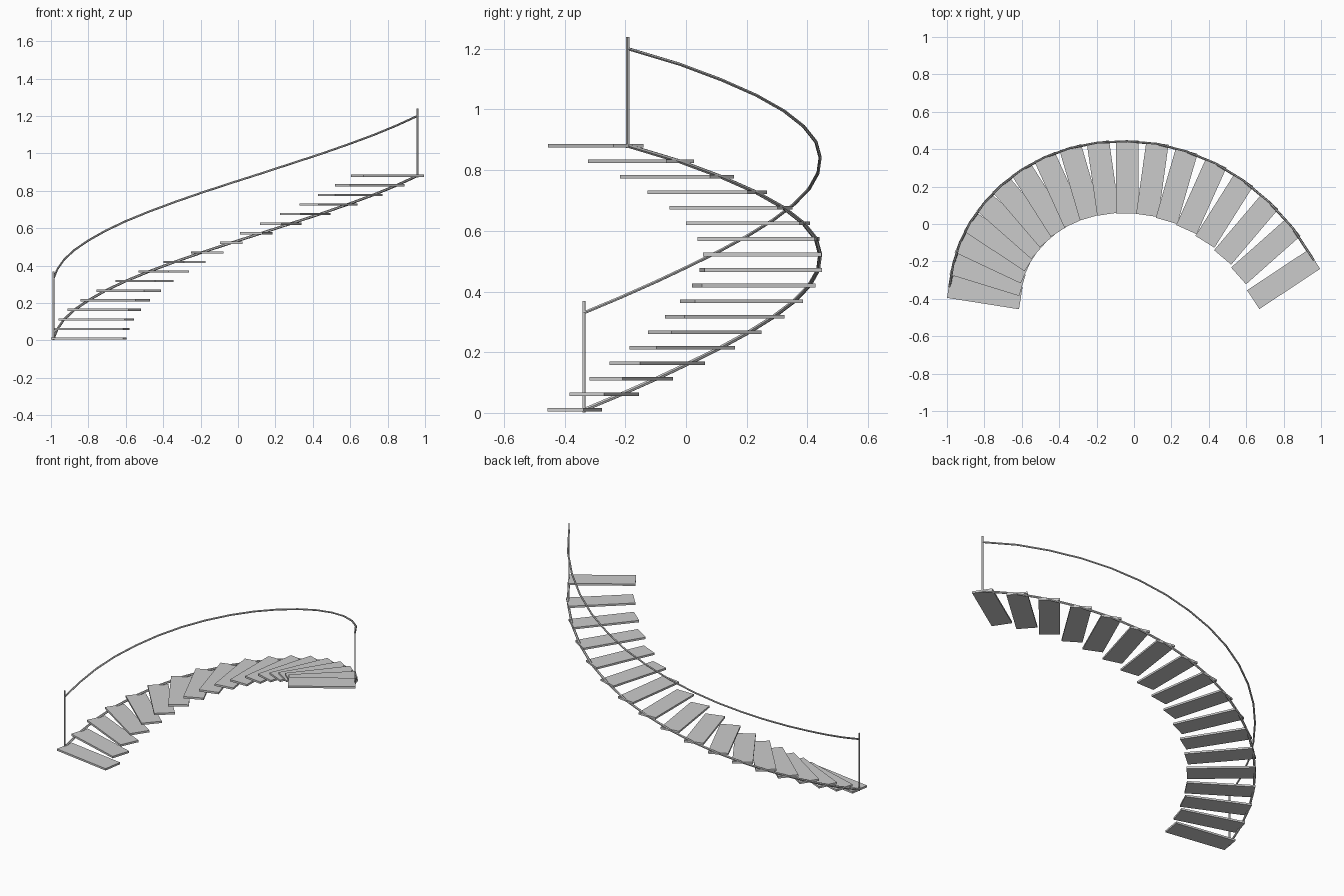
import bpy, math
from mathutils import Vector, Matrix

if "Cube" in bpy.data.objects:
    bpy.data.objects.remove(bpy.data.objects["Cube"])

# Walking line: tread centres in plan, from bottom to top
PLAN = [(-.798, -.366), (-.783, -.270), (-.757, -.180), (-.715, -.095), (-.656, -.013),
        (-.585, .062), (-.499, .128), (-.398, .183), (-.286, .223), (-.165, .246),
        (-.036, .251), (.098, .239), (.228, .204), (.360, .148), (.483, .070),
        (.600, -.030), (.705, -.148), (.800, -.297)]
N = len(PLAN)
LENGTH, WIDTH, THICK = .39, .12, .012
Z0, RISE, RAIL_H = .010, .0512, .32


def box(name, size, loc, angle=0):
    bpy.ops.mesh.primitive_cube_add(size=1)
    o = bpy.context.object
    o.name = name
    o.data.transform(Matrix.Diagonal((*size, 1)))
    o.location = loc
    o.rotation_euler.z = angle
    return o


def tube(name, points, radius):
    c = bpy.data.curves.new(name, 'CURVE')
    c.dimensions = '3D'
    c.bevel_depth = radius
    c.bevel_resolution = 1
    c.use_fill_caps = True
    s = c.splines.new('POLY')
    s.points.add(len(points) - 1)
    for p, co in zip(s.points, points):
        p.co = (*co, 1)
    s.use_smooth = False
    o = bpy.data.objects.new(name, c)
    bpy.context.collection.objects.link(o)
    bpy.ops.object.select_all(action='DESELECT')
    o.select_set(True)
    bpy.context.view_layer.objects.active = o
    bpy.ops.object.convert(target='MESH')
    return bpy.context.object


# Treads, each turned by an equal step; collect the outer edge line
edge = []
for i, (x, y) in enumerate(PLAN):
    a = math.radians(171 - 137.5 * i / (N - 1))
    z = Z0 + RISE * i
    box(f"tread_{i + 1}", (LENGTH, WIDTH, THICK), (x, y, z), a)
    edge.append(Vector((x + .191 * math.cos(a), y + .191 * math.sin(a), z)))

# Outer stringer and handrail follow the same line
tube("stringer", edge, .007)
tube("handrail", [p + Vector((0, 0, RAIL_H)) for p in edge], .0055)

# End posts
for name, p, a in (("bottom_post", edge[0], 171), ("top_post", edge[-1], 33.5)):
    h = .367
    box(name, (.008, .008, h), (p.x, p.y, p.z - .008 + h / 2), math.radians(a))
